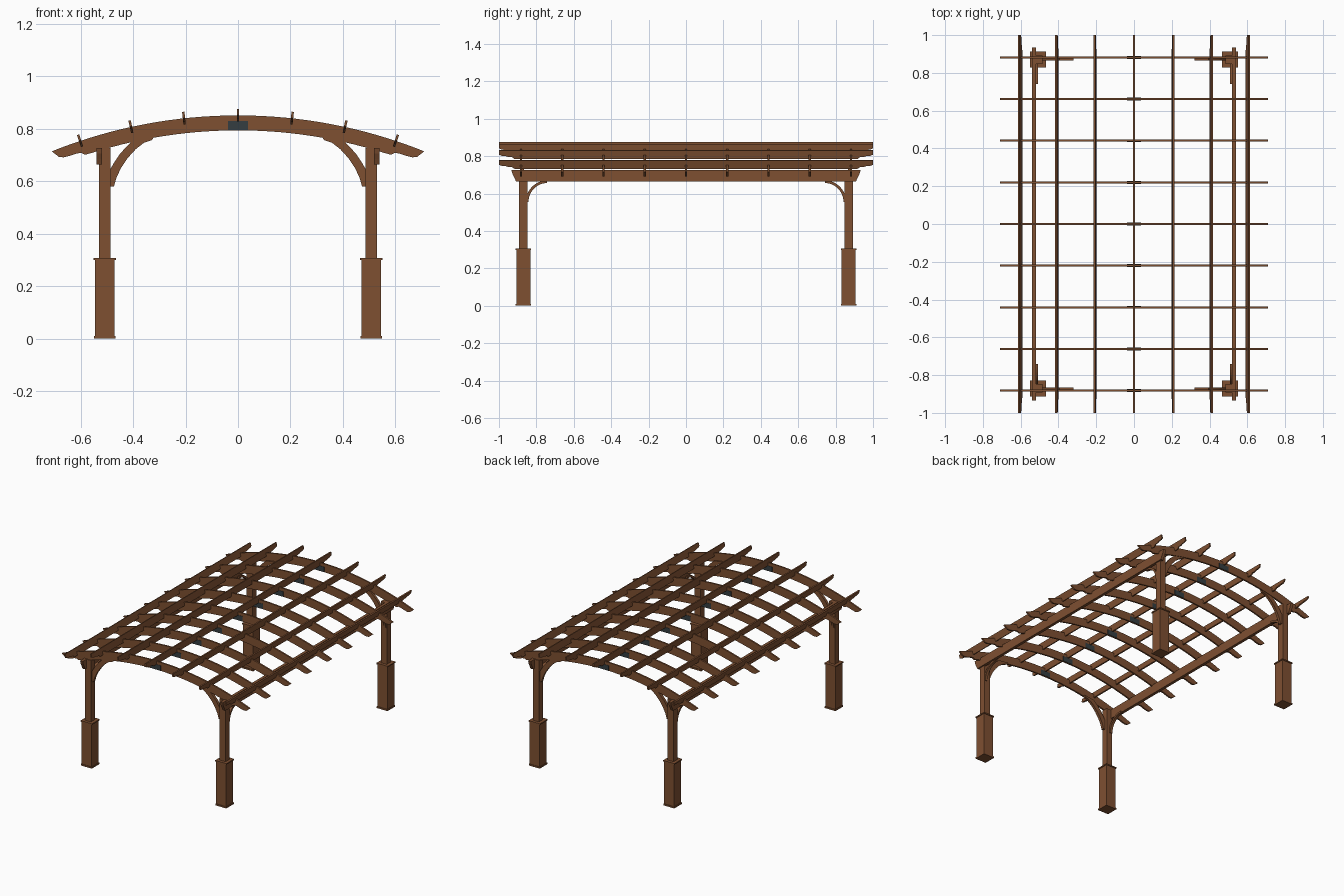
import bpy, bmesh, math
from mathutils import Vector, Matrix

if "Cube" in bpy.data.objects:
    bpy.data.objects.remove(bpy.data.objects["Cube"])


def material(name, rgb):
    m = bpy.data.materials.new(name)
    m.diffuse_color = (*rgb, 1)
    m.use_nodes = True
    m.node_tree.nodes["Principled BSDF"].inputs["Base Color"].default_value = m.diffuse_color
    return m


WOOD = material("brown timber", (0.21, 0.08, 0.031))
STEEL = material("dark steel", (0.035, 0.048, 0.052))


def finish(name, bm, mat):
    bmesh.ops.recalc_face_normals(bm, faces=bm.faces)
    me = bpy.data.meshes.new(name)
    bm.to_mesh(me)
    bm.free()
    me.materials.append(mat)
    ob = bpy.data.objects.new(name, me)
    bpy.context.collection.objects.link(ob)
    return ob


def box(name, lo, hi, mat=WOOD):
    lo, hi = Vector(lo), Vector(hi)
    bm = bmesh.new()
    bmesh.ops.create_cube(bm, size=1)
    size = hi - lo
    for v in bm.verts:
        v.co = (lo + hi) / 2 + Vector(a * b for a, b in zip(v.co, size))
    return finish(name, bm, mat)


def plank(name, outline, thick, place, mat=WOOD):
    """Extrude a 2D outline; place(u, v, w) maps it into the model."""
    bm = bmesh.new()
    front = [bm.verts.new(place(u, v, -thick / 2)) for u, v in outline]
    back = [bm.verts.new(place(u, v, thick / 2)) for u, v in outline]
    bm.faces.new(front)
    bm.faces.new(back[::-1])
    n = len(outline)
    for i in range(n):
        j = (i + 1) % n
        bm.faces.new((front[i], back[i], back[j], front[j]))
    return finish(name, bm, mat)


def mirrored(half):
    """Close a half outline by reflecting it in u = 0."""
    return half + [(-u, v) for u, v in reversed(half)]


# Roof arch: top and bottom radii about a centre below the ground
R_TOP, R_LOW, CZ = 1.908, 1.851, -1.057
RAFTER_Y = [-0.882 + 0.2205 * i for i in range(9)]
PURLIN_X = [-0.602, -0.408, -0.206, 0, 0.206, 0.408, 0.602]


def arch(x, r):
    return CZ + math.sqrt(r * r - x * x)


# Arched rafters with ogee tails, and a steel splice plate at the crown
top = [(0.71 * i / 16, arch(0.71 * i / 16, R_TOP)) for i in range(1, 17)]
tail = [(0.683, 0.693), (0.665, 0.691), (0.64, 0.697), (0.615, 0.706), (0.597, 0.708), (0.583, 0.701)]
low = [(0.56 * i / 14, arch(0.56 * i / 14, R_LOW)) for i in range(14, 0, -1)]
rafter = mirrored(top + tail + low)
for i, y in enumerate(RAFTER_Y):
    plank(f"rafter_{i + 1}", rafter, 0.011, lambda u, v, w: (u, y + w, v))
    box(f"splice_plate_{i + 1}", (-0.038, y - 0.0075, 0.795),
        (0.038, y + 0.0075, 0.83), STEEL)

# Purlins along y, standing square to the arch
purlin = mirrored([(1.0, 0.025), (1.0, 0.002), (0.985, -0.005), (0.965, -0.006),
                   (0.945, -0.012), (0.93, -0.012), (0.915, -0.023)])
for i, x in enumerate(PURLIN_X):
    turn = Matrix.Rotation(math.asin(x / R_TOP), 3, 'Y')
    base = Vector((x, 0, arch(x, R_TOP)))
    plank(f"purlin_{i + 1}", purlin, 0.009,
          lambda u, v, w: base + turn @ Vector((w, u, v)))

# Side beams with sloping ends
beam = mirrored([(0.934, 0.727), (0.928, 0.705), (0.918, 0.685), (0.908, 0.663)])
for s, side in ((-1, "left"), (1, "right")):
    plank(f"{side}_side_beam", beam, 0.02, lambda u, v, w: (s * 0.529 + w, u, v))


def brace(u0, z0, u1, z1, width):
    """Quarter-ellipse band from a post (u0, z0) to the timber above (u1, z1)."""
    a, b = u0 - u1, z1 - z0
    angles = [math.pi / 2 * i / 12 for i in range(13)]
    inner = [(u1 + a * math.cos(t), z0 + b * math.sin(t)) for t in angles]
    outer = [(u1 + (a + width) * math.cos(t), z0 + (b + width) * math.sin(t))
             for t in angles]
    return inner + outer[::-1]


side_brace = brace(0.842, 0.555, 0.742, 0.656, 0.014)
# Front brace: a shallow arc thickening where it meets the post and rafter
front_brace = [(0.473, 0.58), (0.463, 0.615), (0.445, 0.652), (0.42, 0.689),
               (0.39, 0.722), (0.358, 0.747), (0.328, 0.757), (0.32, 0.77),
               (0.395, 0.76), (0.425, 0.732), (0.452, 0.702), (0.472, 0.672),
               (0.487, 0.645), (0.487, 0.58)]

# Posts with boxed sleeves, trims and curved braces at the four corners
PX, PY = 0.508, 0.87
for sx, a in ((-1, "left"), (1, "right")):
    for sy, b in ((-1, "front"), (1, "back")):
        def column(part, half, z0, z1):
            box(f"{b}_{a}_{part}", (sx * PX - half, sy * PY - half, z0),
                (sx * PX + half, sy * PY + half, z1))
        column("post", 0.0225, 0.3, 0.726)
        column("post_sleeve", 0.0375, 0.0, 0.302)
        column("sleeve_cap", 0.0425, 0.299, 0.307)
        column("sleeve_foot", 0.0415, 0.0, 0.01)
        plank(f"{b}_{a}_cross_brace", front_brace, 0.018,
              lambda u, v, w: (sx * u, sy * 0.875 + w, v))
        plank(f"{b}_{a}_side_brace", side_brace, 0.018,
              lambda u, v, w: (sx * 0.518 + w, sy * u, v))
